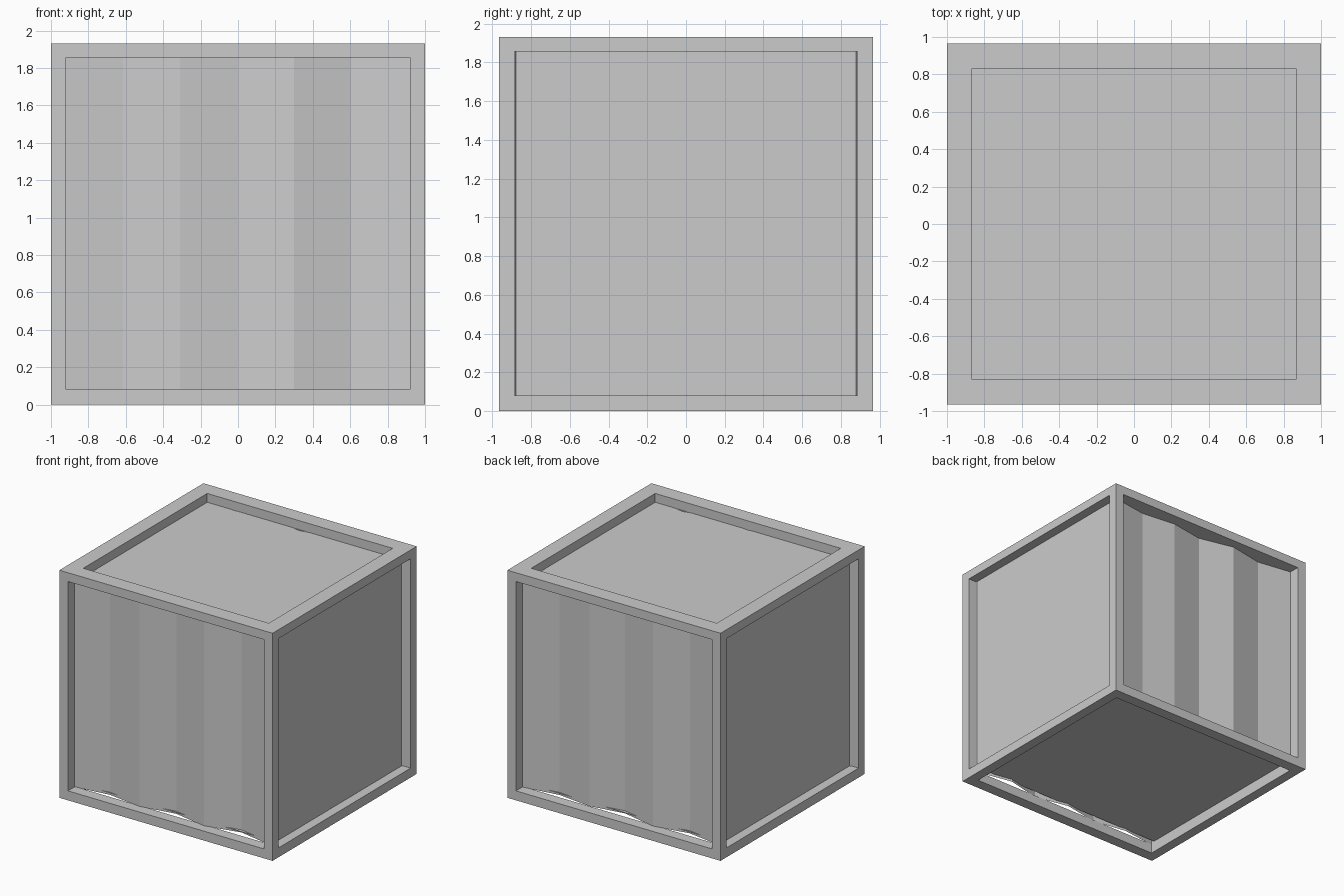
import bpy

if "Cube" in bpy.data.objects:
    bpy.data.objects.remove(bpy.data.objects["Cube"])

X, Y, H = 1.0, 0.965, 1.93      # outer half width, half depth, height
T = 0.08                        # frame thickness
Z0, Z1 = 0.08, 1.855            # opening bottom and top


def mesh_object(name, verts, faces):
    me = bpy.data.meshes.new(name)
    me.from_pydata(verts, [], faces)
    me.update()
    ob = bpy.data.objects.new(name, me)
    bpy.context.collection.objects.link(ob)
    return ob


def box(name, x0, x1, y0, y1, z0, z1):
    verts = [(x, y, z) for z in (z0, z1)
             for x, y in ((x0, y0), (x1, y0), (x1, y1), (x0, y1))]
    faces = [(3, 2, 1, 0), (4, 5, 6, 7)]
    faces += [(i, (i + 1) % 4, (i + 1) % 4 + 4, i + 4) for i in range(4)]
    return mesh_object(name, verts, faces)


def rim(name, ix, iy, z0, z1):
    """Rectangular ring with an opening of half size ix, iy."""
    verts = [(sx * a, sy * b, z) for z in (z0, z1) for a, b in ((X, Y), (ix, iy))
             for sx, sy in ((-1, -1), (1, -1), (1, 1), (-1, 1))]
    faces = []
    for i in range(4):
        j = (i + 1) % 4
        faces += [(i, j, j + 8, i + 8), (j + 4, i + 4, i + 12, j + 12),
                  (i + 8, j + 8, j + 12, i + 12), (j, i, i + 4, j + 4)]
    return mesh_object(name, verts, faces)


def corrugated(name, side, depths):
    """Folded sheet set back from the front (-1) or back (+1) face."""
    xs = (-0.93, -0.615, -0.31, 0.0, 0.30, 0.605, 0.93)
    verts = []
    for x, d in zip(xs, depths):
        verts += [(x, side * (Y - d), Z0 - 0.002), (x, side * (Y - d), Z1 + 0.002)]
    faces = []
    for i in range(0, 12, 2):
        f = (i, i + 2, i + 3, i + 1)
        faces.append(f if side < 0 else f[::-1])
    return mesh_object(name, verts, faces)


# Frame: top and bottom rims joined by four corner posts
rim("top_rim", 0.87, 0.83, Z1, H)
rim("bottom_rim", 0.915, 0.87, 0, Z0)
for sx, nx in ((-1, "left"), (1, "right")):
    for sy, ny in ((-1, "front"), (1, "back")):
        xs = sorted((sx * X, sx * (X - T)))
        ys = sorted((sy * Y, sy * (Y - T)))
        box(f"post_{ny}_{nx}", *xs, *ys, Z0, Z1)

# Corrugated front and back sheets
corrugated("front_sheet", -1, (0.09, 0.13, 0.085, 0.14, 0.08, 0.15, 0.085))
corrugated("back_sheet", 1, (0.09, 0.138, 0.08, 0.15, 0.10, 0.135, 0.085))

# Flat side panels
py = Y - T
for s, n in ((-1, "left"), (1, "right")):
    x = s * (X - T)
    f = (0, 1, 2, 3) if s > 0 else (3, 2, 1, 0)
    mesh_object(f"{n}_panel", [(x, -py, Z0), (x, py, Z0), (x, py, Z1), (x, -py, Z1)], [f])

# Flat top and bottom panels
for n, z, px, qy, f in (("top_panel", Z1 - 0.001, 0.92, 0.885, (0, 1, 2, 3)),
                        ("bottom_panel", 0.1, 0.92, 0.845, (3, 2, 1, 0))):
    mesh_object(n, [(-px, -qy, z), (px, -qy, z), (px, qy, z), (-px, qy, z)], [f])
